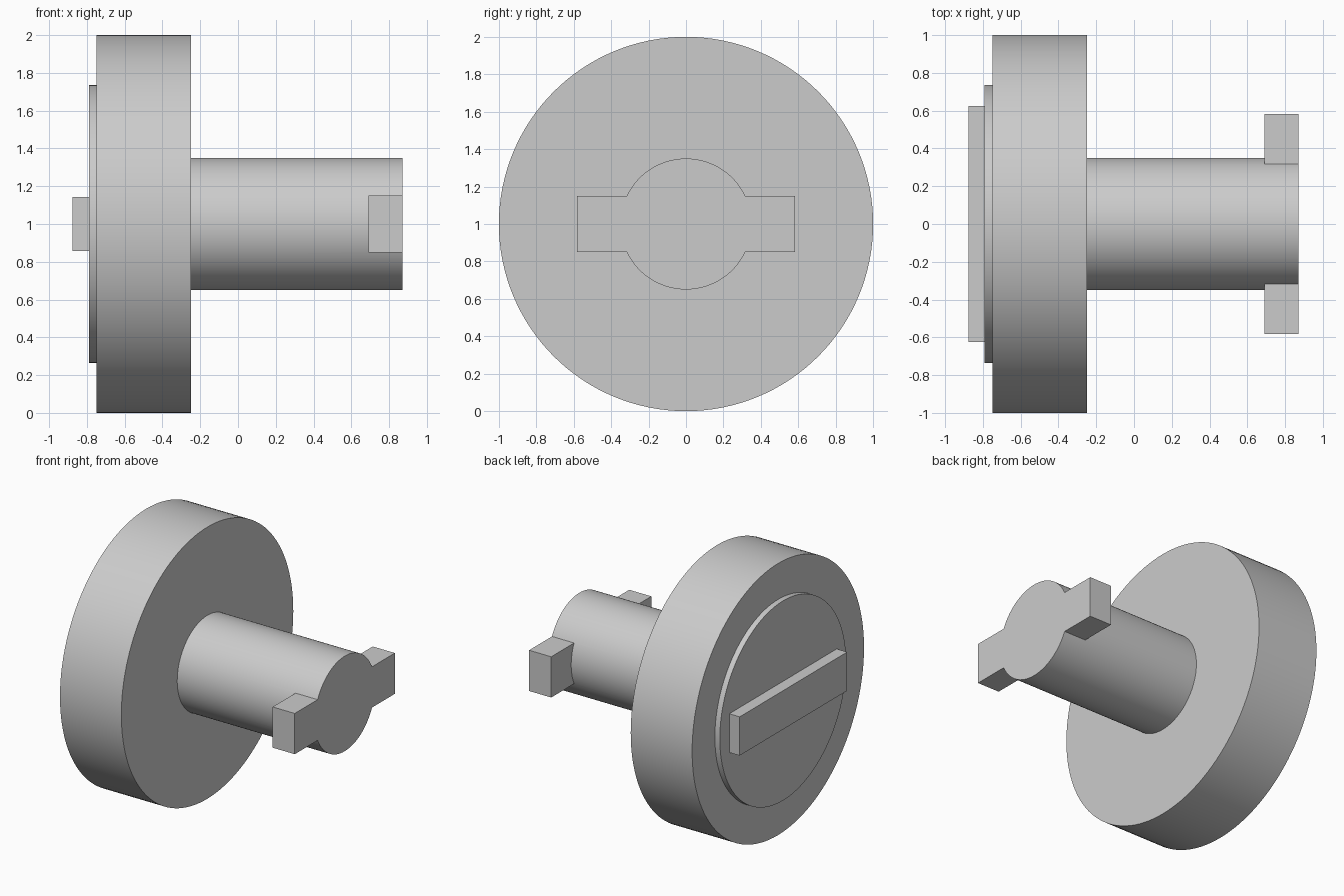
import bpy
import math

cube = bpy.data.objects.get("Cube")
if cube:
    bpy.data.objects.remove(cube, do_unlink=True)

AXIS_Z = 1.0  # height of the turning axis

grey = bpy.data.materials.new("plain grey")
grey.use_nodes = True
colour = (0.6, 0.6, 0.6, 1)
grey.diffuse_color = colour
grey.node_tree.nodes["Principled BSDF"].inputs["Base Color"].default_value = colour


def finish(name):
    ob = bpy.context.object
    ob.name = name
    ob.data.name = name
    ob.data.materials.append(grey)
    bpy.ops.object.transform_apply(location=True, rotation=True, scale=True)
    return ob


def smooth(ob):
    bpy.ops.object.select_all(action="DESELECT")
    ob.select_set(True)
    bpy.context.view_layer.objects.active = ob
    bpy.ops.object.shade_smooth_by_angle(angle=math.radians(30))


def cylinder_x(name, x0, x1, radius):
    """Cylinder lying along x from x0 to x1."""
    bpy.ops.mesh.primitive_cylinder_add(
        vertices=128, radius=radius, depth=x1 - x0,
        location=((x0 + x1) / 2, 0, AXIS_Z), rotation=(0, math.pi / 2, 0))
    return finish(name)


def block(name, x0, x1, width, height):
    """Box centred on the axis, from x0 to x1."""
    bpy.ops.mesh.primitive_cube_add(size=1, location=((x0 + x1) / 2, 0, AXIS_Z))
    bpy.context.object.scale = (x1 - x0, width, height)
    return finish(name)


# Wide head and the raised disc on its outer face
smooth(cylinder_x("head", -0.75, -0.25, 1.0))
smooth(cylinder_x("raised_disc", -0.79, -0.75, 0.735))

# Grip bar across the disc
block("grip_bar", -0.875, -0.79, 1.25, 0.285)

# Shaft with two locking lugs, joined flush at the end
shaft = cylinder_x("shaft", -0.25, 0.87, 0.35)
lugs = block("lug_bar", 0.69, 0.87, 1.165, 0.3)
union = shaft.modifiers.new("lugs", "BOOLEAN")
union.operation = "UNION"
union.solver = "EXACT"
union.object = lugs
bpy.context.view_layer.objects.active = shaft
bpy.ops.object.modifier_apply(modifier=union.name)
bpy.data.objects.remove(lugs, do_unlink=True)
smooth(shaft)
